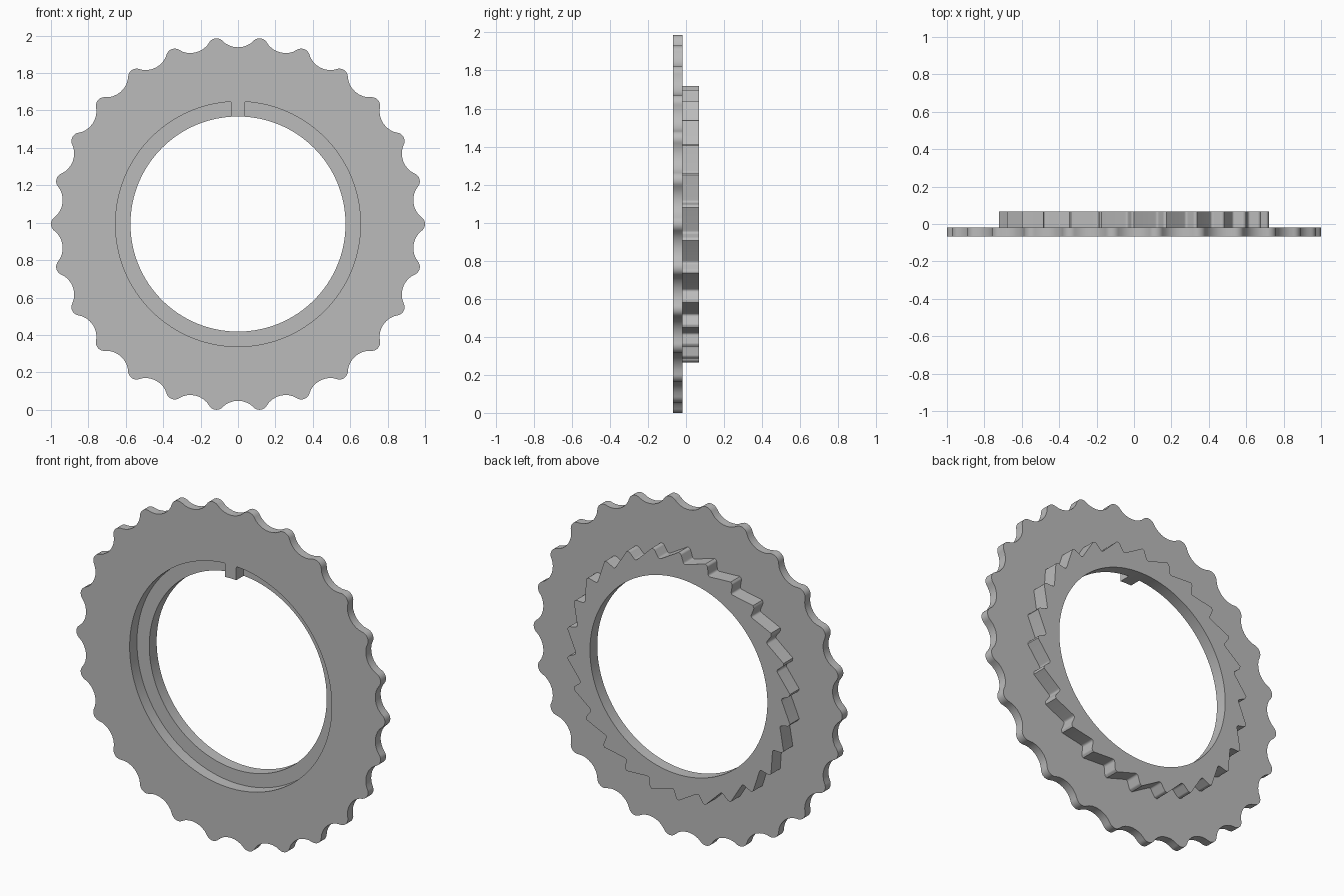
import bpy, bmesh, math
from math import pi, sin, cos, radians
from mathutils import Vector

if "Cube" in bpy.data.objects:
    bpy.data.objects.remove(bpy.data.objects["Cube"])

TEETH = 26
STEP = 2 * pi / TEETH
CENTRE_Z = cos(STEP / 4 * 2)      # lowest lobes rest on the ground
FRONT, PLATE_BACK, LEDGE, BACK = -0.068, -0.018, 0.0, 0.068


def polar(r, a):
    return Vector((r * cos(a), r * sin(a)))


def arc(centre, r, a0, a1, n):
    return [centre + polar(r, a0 + (a1 - a0) * i / n) for i in range(n + 1)]


def fillet(points, sizes, n=5):
    """Round each corner of a closed outline by its own trim length."""
    out = []
    for i, p in enumerate(points):
        s = sizes[i % len(sizes)]
        if s == 0:
            out.append(p)
            continue
        a = p + (points[i - 1] - p).normalized() * s
        b = p + (points[(i + 1) % len(points)] - p).normalized() * s
        for k in range(n + 1):
            t = k / n
            out.append(a * (1 - t) ** 2 + p * 2 * t * (1 - t) + b * t * t)
    return out


def prism(name, outline, y0, y1):
    bm = bmesh.new()
    face = bm.faces.new([bm.verts.new((p.x, y0, p.y + CENTRE_Z)) for p in outline])
    ext = bmesh.ops.extrude_face_region(bm, geom=[face])
    moved = [v for v in ext["geom"] if isinstance(v, bmesh.types.BMVert)]
    bmesh.ops.translate(bm, verts=moved, vec=(0, y1 - y0, 0))
    bmesh.ops.recalc_face_normals(bm, faces=bm.faces)
    mesh = bpy.data.meshes.new(name)
    bm.to_mesh(mesh)
    bm.free()
    obj = bpy.data.objects.new(name, mesh)
    bpy.context.collection.objects.link(obj)
    return obj


def combine(target, other, operation):
    mod = target.modifiers.new(operation, "BOOLEAN")
    mod.operation, mod.solver, mod.object = operation, "EXACT", other
    bpy.context.view_layer.objects.active = target
    bpy.ops.object.modifier_apply(modifier=mod.name)
    bpy.data.objects.remove(other)


# Scalloped rim: small convex lobes tangent to wide concave valleys
LOBE, VALLEY = 0.045, 0.12
rim = []
for i in range(TEETH):
    a = i * STEP
    lobe_c = polar(1 - LOBE, a)
    valley_c = polar(0.945 + VALLEY, a + STEP / 2)
    d = valley_c - lobe_c
    swing = math.atan2(d.y, d.x) - a
    swing = (swing + pi) % (2 * pi) - pi
    rim += arc(lobe_c, LOBE, a - swing, a + swing, 10)
    half = pi / 2 - (swing - STEP / 2) + pi / 2
    mid = a + STEP / 2 + pi
    half = pi - half
    rim += arc(valley_c, VALLEY, mid + half, mid - half, 8)[1:-1]
ring = prism("ratchet_ring", rim, FRONT, PLATE_BACK)

# Saw teeth on the back: long ramp, sharp tip, steep rounded drop
saw = []
for i in range(TEETH):
    tip = pi / 2 + i * STEP
    saw += [polar(0.727, tip), polar(0.72, tip + radians(1.2)),
            polar(0.665, tip + radians(2.9))]
saw = fillet(saw, [0, 0.007, 0.015])
combine(ring, prism("saw_teeth", saw, FRONT + 0.02, BACK), "UNION")

# Front recess, leaving a locating key at the top
gap = math.asin(0.036 / 0.655)
recess = arc(Vector((0, 0)), 0.655, pi / 2 + gap, pi / 2 - gap + 2 * pi, 120)
recess += [Vector((0.036, 0.5)), Vector((-0.036, 0.5))]
rounding = [0.01] + [0] * 119 + [0.01, 0, 0]
recess = fillet(recess, rounding)
combine(ring, prism("recess_cutter", recess, FRONT - 0.1, LEDGE), "DIFFERENCE")

# Through bore
bore = arc(Vector((0, 0)), 0.575, 0, 2 * pi, 128)[:-1]
combine(ring, prism("bore_cutter", bore, FRONT - 0.2, BACK + 0.2), "DIFFERENCE")

# Single grey finish
grey = bpy.data.materials.new("plain_grey")
grey.use_nodes = True
colour = (0.5, 0.5, 0.5, 1)
grey.diffuse_color = colour
grey.node_tree.nodes["Principled BSDF"].inputs["Base Color"].default_value = colour
ring.data.materials.clear()
ring.data.materials.append(grey)

bpy.ops.object.select_all(action="DESELECT")
ring.select_set(True)
bpy.context.view_layer.objects.active = ring
bpy.ops.object.shade_smooth_by_angle(angle=radians(30))
